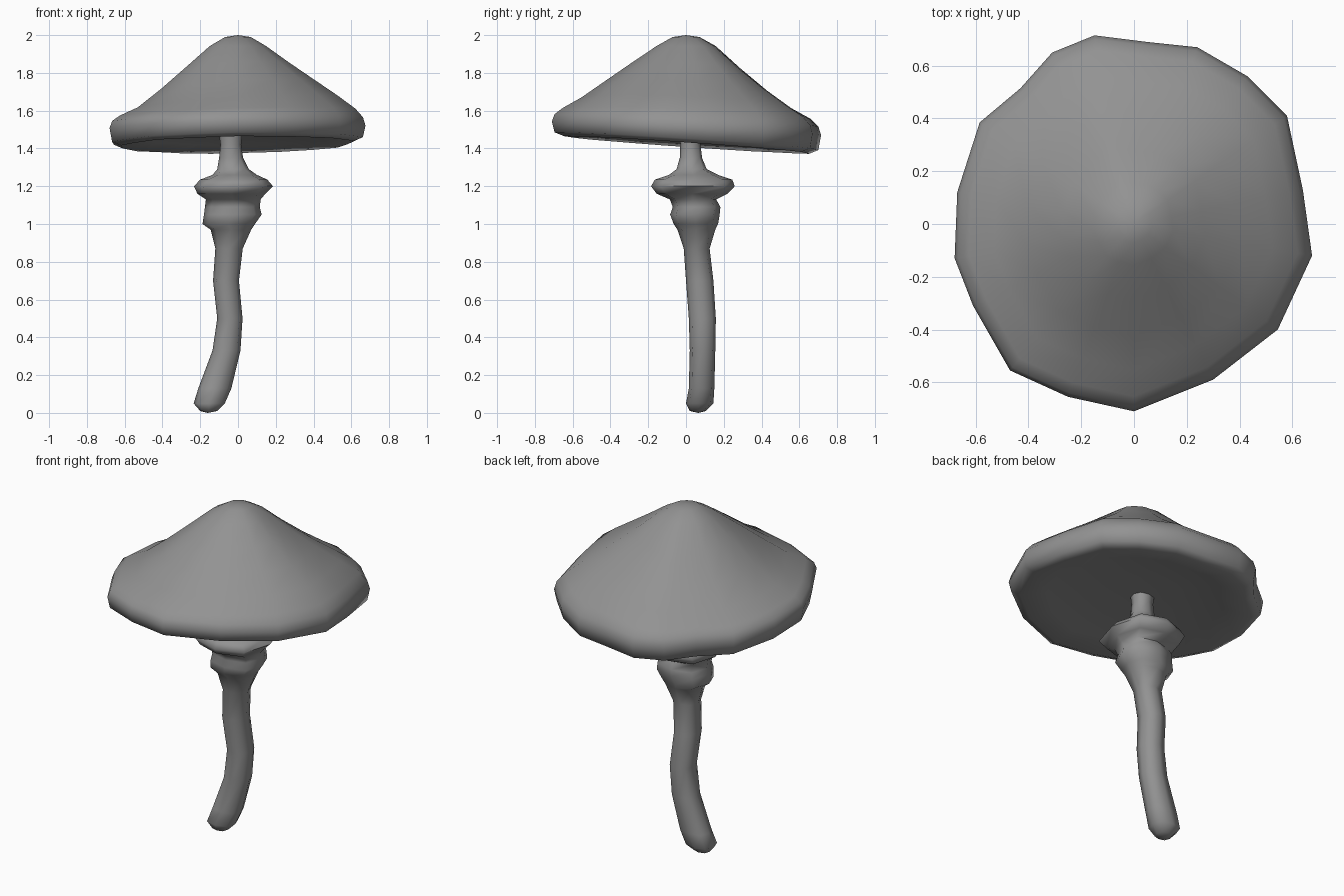
import bpy, math

# Mid-dark grey shared by both parts
grey = bpy.data.materials.new("dark_grey")
grey.diffuse_color = (0.29, 0.29, 0.29, 1.0)


def loft(name, rings, bottom, top, angle):
    """Skin a stack of equal-length rings and close both ends with a centre point."""
    n = len(rings[0])
    verts = [p for ring in rings for p in ring]
    faces = []
    for r in range(len(rings) - 1):
        for i in range(n):
            j = (i + 1) % n
            faces.append((r * n + i, r * n + j, (r + 1) * n + j, (r + 1) * n + i))
    verts += [bottom, top]
    b, t, last = len(verts) - 2, len(verts) - 1, (len(rings) - 1) * n
    for i in range(n):
        j = (i + 1) % n
        faces += [(b, j, i), (t, last + i, last + j)]
    mesh = bpy.data.meshes.new(name)
    mesh.from_pydata(verts, [], faces)
    mesh.materials.append(grey)
    obj = bpy.data.objects.new(name, mesh)
    bpy.context.collection.objects.link(obj)
    bpy.ops.object.select_all(action='DESELECT')
    bpy.context.view_layer.objects.active = obj
    obj.select_set(True)
    bpy.ops.object.shade_smooth_by_angle(angle=math.radians(angle))
    return obj


# Cap: irregular rim outline, counter-clockwise from the right
outline = [(0.64, 0.13), (0.58, 0.41), (0.43, 0.56), (0.24, 0.67), (0.05, 0.69),
           (-0.15, 0.715), (-0.31, 0.65), (-0.43, 0.515), (-0.585, 0.385),
           (-0.67, 0.12), (-0.68, -0.13), (-0.61, -0.31), (-0.47, -0.555),
           (-0.25, -0.655), (0.0, -0.71), (0.30, -0.59), (0.545, -0.40), (0.675, -0.12)]

# Cap profile from underside to tip: outline scale, height, slope along x, slope along y
profile = [(0.35, 1.465, 0.0, 0.065), (0.70, 1.45, 0.01, 0.065),
           (0.91, 1.42, 0.02, 0.07), (0.98, 1.44, 0.02, 0.065),
           (1.0, 1.508, 0.01, 0.05), (0.98, 1.55, 0.015, 0.045),
           (0.92, 1.588, 0.03, 0.04), (0.78, 1.645, 0.06, 0.045),
           (0.60, 1.735, 0.06, 0.055), (0.40, 1.842, 0.04, 0.05),
           (0.22, 1.942, 0.0, 0.0), (0.10, 1.99, 0.0, 0.0)]
cap_rings = [[(x * s, y * s, z + sx * x * s - sy * y * s) for x, y in outline]
             for s, z, sx, sy in profile]
loft("mushroom_cap", cap_rings, (0, 0, 1.47), (0, 0, 2.0), 80)

# Stem with skirt ring: height, x min, x max, y min, y max
stem = [(0.01, -0.20, -0.11, 0.02, 0.105),
        (0.05, -0.235, -0.07, 0.00, 0.145),
        (0.13, -0.21, -0.035, 0.015, 0.15),
        (0.33, -0.135, 0.013, 0.02, 0.155),
        (0.50, -0.11, 0.024, 0.015, 0.158),
        (0.70, -0.132, 0.005, 0.00, 0.145),
        (0.87, -0.12, 0.025, -0.012, 0.125),
        (0.97, -0.145, 0.07, -0.045, 0.155),
        (1.00, -0.188, 0.09, -0.065, 0.17),
        (1.05, -0.18, 0.125, -0.084, 0.178),
        (1.09, -0.175, 0.115, -0.07, 0.182),
        (1.13, -0.17, 0.12, -0.085, 0.16),
        (1.16, -0.215, 0.145, -0.155, 0.22),
        (1.20, -0.233, 0.185, -0.185, 0.258),
        (1.235, -0.20, 0.155, -0.165, 0.245),
        (1.26, -0.135, 0.10, -0.09, 0.17),
        (1.29, -0.11, 0.058, -0.05, 0.11),
        (1.35, -0.10, 0.027, -0.033, 0.085),
        (1.42, -0.093, 0.017, -0.03, 0.077),
        (1.47, -0.10, 0.022, -0.033, 0.08)]
SIDES = 8
stem_rings = []
for z, x0, x1, y0, y1 in stem:
    ring = []
    for i in range(SIDES):
        a = 2 * math.pi * i / SIDES
        k = 1 + 0.08 * math.sin(2 * a) ** 2  # slightly squared section
        ring.append(((x0 + x1) / 2 + k * (x1 - x0) / 2 * math.cos(a),
                     (y0 + y1) / 2 + k * (y1 - y0) / 2 * math.sin(a), z))
    stem_rings.append(ring)
loft("mushroom_stem", stem_rings, (-0.16, 0.065, 0.0), (-0.04, 0.023, 1.48), 80)
